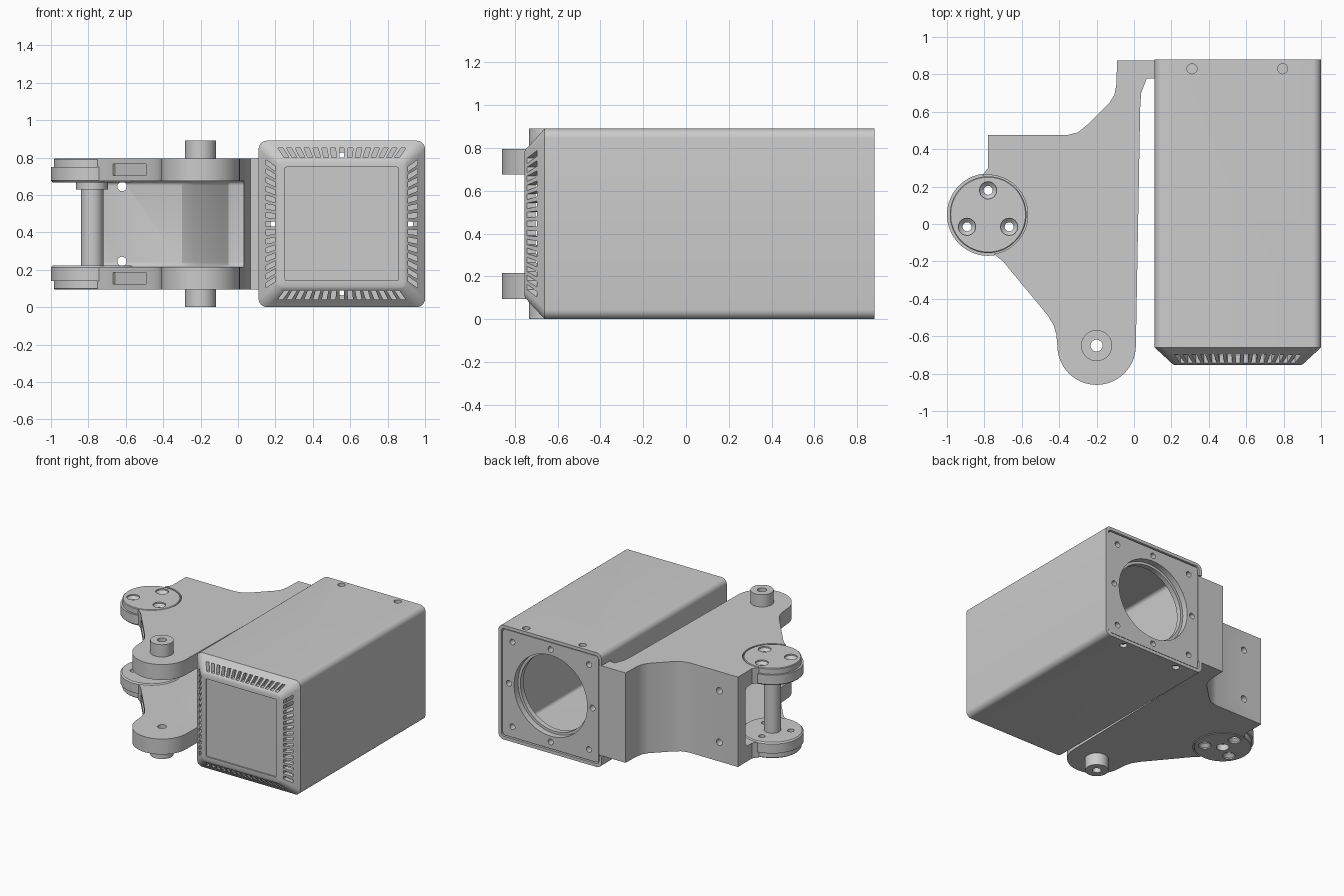
import bpy, bmesh
from math import sin, cos, pi, radians
from mathutils import Vector, Matrix

cube = bpy.data.objects.get("Cube")
if cube:
    bpy.data.objects.remove(cube, do_unlink=True)

MID = 0.445                       # symmetry height of the whole assembly
BOX_X = 0.555                     # centre line of the housing
PIVOT = (-0.78, 0.05)             # rear hinge
FRONT = (-0.2, -0.65)             # front hinge
ALONG_Y = Matrix(((1, 0, 0, 0), (0, 0, 1, 0), (0, 1, 0, 0), (0, 0, 0, 1)))
UPRIGHT = Matrix.Identity(4)


def circle(r, centre=(0, 0), n=48, start=0, end=2 * pi):
    return [(centre[0] + r * cos(start + (end - start) * i / n),
             centre[1] + r * sin(start + (end - start) * i / n)) for i in range(n)]


def rounded_square(half, r, centre=(BOX_X, 0), n=6):
    pts = []
    for k, (sx, sy) in enumerate(((1, 1), (-1, 1), (-1, -1), (1, -1))):
        c = (centre[0] + sx * (half - r), centre[1] + sy * (half - r))
        pts += [(c[0] + r * cos(pi / 2 * (k + i / n)),
                 c[1] + r * sin(pi / 2 * (k + i / n))) for i in range(n + 1)]
    return pts


def rectangle(x0, x1, y0, y1):
    return [(x0, y0), (x1, y0), (x1, y1), (x0, y1)]


def loft(bm, sections, matrix=UPRIGHT):
    """Skin (outline, height) sections and cap both ends."""
    rings = [[bm.verts.new(matrix @ Vector((x, y, h))) for x, y in outline]
             for outline, h in sections]
    n = len(rings[0])
    for a, b in zip(rings, rings[1:]):
        for i in range(n):
            j = (i + 1) % n
            bm.faces.new((a[i], a[j], b[j], b[i]))
    bm.faces.new(rings[0][::-1])
    bm.faces.new(rings[-1])


def prism(bm, outline, low, high, matrix=UPRIGHT):
    loft(bm, [(outline, low), (outline, high)], matrix)


def finish(bm, name):
    bmesh.ops.recalc_face_normals(bm, faces=bm.faces[:])
    mesh = bpy.data.meshes.new(name)
    bm.to_mesh(mesh)
    bm.free()
    obj = bpy.data.objects.new(name, mesh)
    bpy.context.collection.objects.link(obj)
    obj.location.z = MID
    return obj


def bake(obj):
    bpy.context.view_layer.update()
    deps = bpy.context.evaluated_depsgraph_get()
    mesh = bpy.data.meshes.new_from_object(obj.evaluated_get(deps))
    obj.modifiers.clear()
    obj.data = mesh


def cut(obj, bm, bevel=0):
    tool = finish(bm, "cutter")
    tool.hide_render = True
    if bevel:
        mod = tool.modifiers.new("round", 'BEVEL')
        mod.width, mod.segments, mod.angle_limit = bevel, 4, radians(70)
    mod = obj.modifiers.new("cut", 'BOOLEAN')
    mod.operation, mod.solver, mod.use_self = 'DIFFERENCE', 'EXACT', True
    mod.object = tool
    bake(obj)
    bpy.data.objects.remove(tool, do_unlink=True)


def mirror_z(obj):
    mod = obj.modifiers.new("mirror", 'MIRROR')
    mod.use_axis = (False, False, True)
    bake(obj)


def smooth(obj):
    bpy.ops.object.select_all(action='DESELECT')
    obj.select_set(True)
    bpy.context.view_layer.objects.active = obj
    bpy.ops.object.shade_smooth_by_angle(angle=radians(25))


# Housing: one hollow skin from front panel, over the outside, to the inner wall
bm = bmesh.new()
skin = [(0.303, 0.008, -0.745), (0.303, 0.008, -0.755), (0.335, 0.025, -0.755),
        (0.347, 0.03, -0.75), (0.445, 0.045, -0.66), (0.445, 0.045, 0.88),
        (0.42, 0.025, 0.88), (0.42, 0.025, -0.65), (0.33, 0.02, -0.722)]
loft(bm, [(rounded_square(half, r), y) for half, r, y in skin], ALONG_Y)
housing = finish(bm, "housing")

# Fanned vent slots around the bezel
bm = bmesh.new()
for side in range(4):
    turn = (ALONG_Y @ Matrix.Translation((BOX_X, 0, 0))
            @ Matrix.Rotation(side * pi / 2, 4, 'Z'))
    for i in range(-7, 8):
        a, b, w = i * 0.042, i * 0.047, 0.013
        prism(bm, [(a - w, 0.355), (a + w, 0.355), (b + w, 0.405), (b - w, 0.405)],
              -0.8, -0.62, turn)
cut(housing, bm)

# Side notch for the bracket tongue and four screw holes
bm = bmesh.new()
prism(bm, rectangle(0.05, 0.2, 0.775, 0.95), -0.355, 0.355)
for x in (0.31, 0.795):
    for low in (-0.5, 0.416):
        prism(bm, circle(0.027, (x, 0.83), 24), low, low + 0.084)
cut(housing, bm)
smooth(housing)

# Rear plate with stepped opening and eight screw holes
bm = bmesh.new()
prism(bm, rounded_square(0.413, 0.022), 0.785, 0.873, ALONG_Y)
rear_plate = finish(bm, "rear_plate")
bm = bmesh.new()
loft(bm, [(circle(r, (BOX_X, 0), 64), y) for r, y in
          ((0.295, 0.7), (0.295, 0.825), (0.315, 0.825), (0.315, 0.95))], ALONG_Y)
for i in (-1, 0, 1):
    for j in (-1, 0, 1):
        if i or j:
            d = 0.33 if i and j else 0.36
            prism(bm, circle(0.022, (BOX_X + i * d, j * d), 20), 0.7, 0.95, ALONG_Y)
cut(rear_plate, bm)
smooth(rear_plate)

# Hinge bracket: outline extruded to full height
outline = [(0.14, 0.873), (-0.09, 0.873), (-0.095, 0.74), (-0.105, 0.69), (-0.13, 0.65),
           (-0.25, 0.53), (-0.3, 0.49), (-0.36, 0.475), (-0.78, 0.475), (-0.78, 0.3),
           (-0.81, 0.26), PIVOT, (-0.75, -0.16), (-0.7, -0.2), (-0.46, -0.49),
           (-0.43, -0.54), (-0.415, -0.59)]
outline += circle(0.21, FRONT, 28, pi, 2 * pi)
outline += [(0.01, -0.65), (0.033, 0.62), (0.038, 0.7), (0.068, 0.778), (0.14, 0.778)]
bm = bmesh.new()
prism(bm, outline, -0.35, 0.35)
bracket = finish(bm, "bracket")

# Open pocket between the two arms
bm = bmesh.new()
prism(bm, [(-1.2, 0.38), (-0.3, 0.38), (-0.23, 0.42), (-0.09, 0.56), (-0.05, 0.6),
           (0, 0.61), (0.3, 0.61), (0.3, -1.2), (-1.2, -1.2)], -0.23, 0.23)
cut(bracket, bm, 0.025)

# Seat for the rear hinge, front hinge bore and wall holes
bm = bmesh.new()
prism(bm, circle(0.212, PIVOT, 64), -0.5, 0.5)
prism(bm, circle(0.032, FRONT, 24), -0.5, 0.5)
for z in (-0.2, 0.2):
    prism(bm, circle(0.025, (-0.62, z), 20), 0.3, 0.55, ALONG_Y)
cut(bracket, bm)

# Shallow recesses in the sloping arm edges
bm = bmesh.new()
slope = Matrix.Translation((-0.58, -0.345, 0)) @ Matrix.Rotation(radians(-50.4), 4, 'Z')
for z in (-0.29, 0.29):
    prism(bm, rectangle(-0.14, 0.14, -0.1, 0.015), z - 0.03, z + 0.03, slope)
cut(bracket, bm)
smooth(bracket)

# Bosses on the front hinge
bm = bmesh.new()
prism(bm, circle(0.083, FRONT), 0.345, 0.445)
bosses = finish(bm, "front_hinge_bosses")
bm = bmesh.new()
prism(bm, circle(0.032, FRONT, 24), 0, 0.5)
cut(bosses, bm)
mirror_z(bosses)
smooth(bosses)

# Rear hinge discs: wide lug, groove and cap with countersunk holes
bm = bmesh.new()
loft(bm, [(circle(r, PIVOT, 64), z) for r, z in
          ((0.21, 0.222), (0.22, 0.232), (0.22, 0.305), (0.205, 0.305),
           (0.205, 0.345), (0.2, 0.35))])
discs = finish(bm, "rear_hinge_discs")
bm = bmesh.new()
for k in range(3):
    a = pi / 2 + k * 2 * pi / 3
    spot = (PIVOT[0] + 0.13 * cos(a), PIVOT[1] + 0.13 * sin(a))
    loft(bm, [(circle(r, spot, 24), z) for r, z in
              ((0.024, 0.1), (0.024, 0.32), (0.046, 0.34), (0.046, 0.4))])
cut(discs, bm)
mirror_z(discs)
bm = bmesh.new()
prism(bm, circle(0.045, PIVOT, 32), -0.4, -0.3)
cut(discs, bm)
smooth(discs)

# Hinge pin with collar
bm = bmesh.new()
loft(bm, [(circle(r, PIVOT), z) for r, z in
          ((0.06, -0.24), (0.06, 0.185), (0.085, 0.185), (0.085, 0.24))])
smooth(finish(bm, "hinge_pin"))
